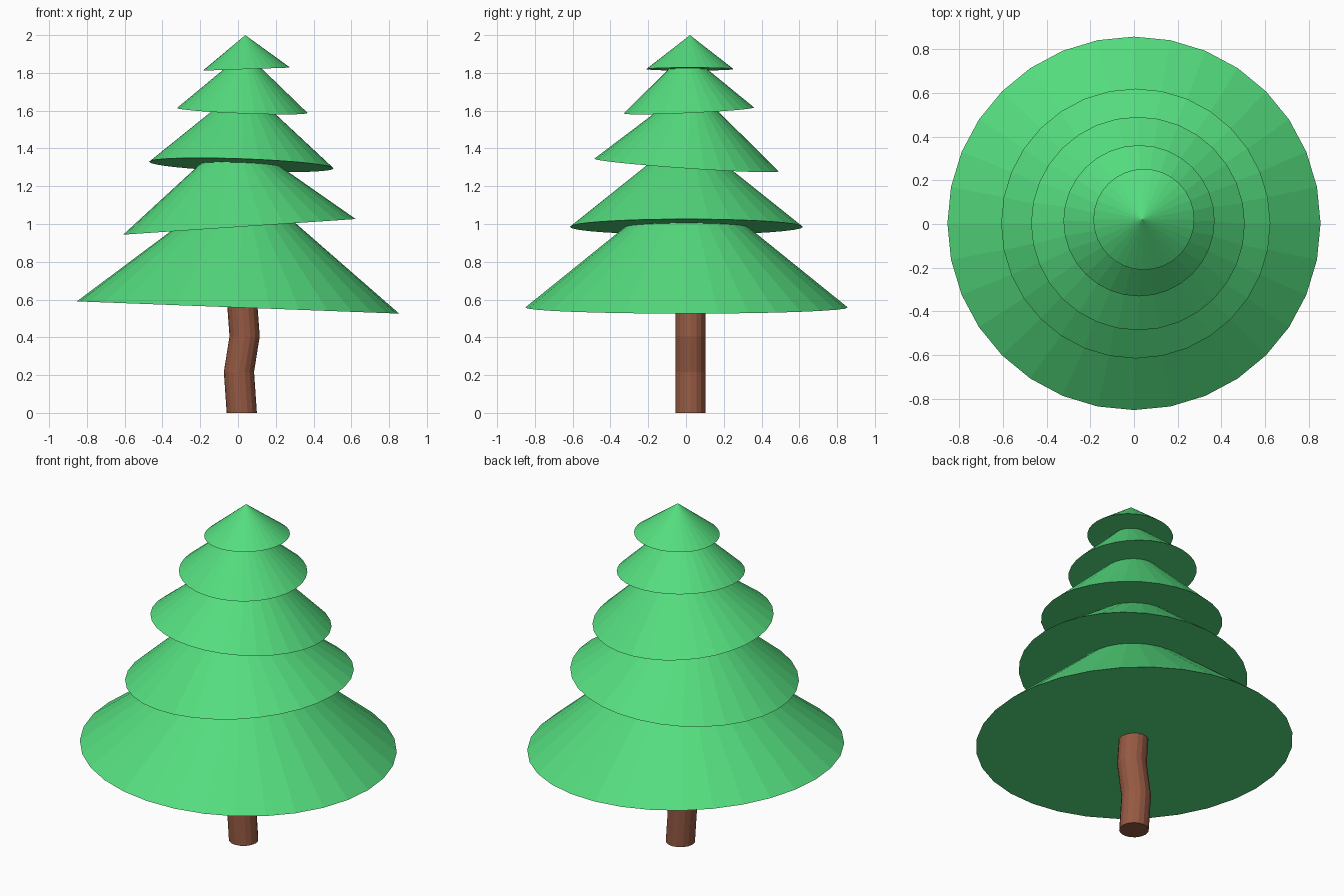
import bpy
import bmesh
import math
from mathutils import Vector, Matrix

if "Cube" in bpy.data.objects:
    bpy.data.objects.remove(bpy.data.objects["Cube"])


def material(name, color):
    mat = bpy.data.materials.new(name)
    mat.diffuse_color = color
    mat.use_nodes = True
    mat.node_tree.nodes["Principled BSDF"].inputs["Base Color"].default_value = mat.diffuse_color
    return mat


def add_object(name, bm, mat):
    bmesh.ops.recalc_face_normals(bm, faces=bm.faces)
    mesh = bpy.data.meshes.new(name)
    bm.to_mesh(mesh)
    bm.free()
    mesh.materials.append(mat)
    obj = bpy.data.objects.new(name, mesh)
    bpy.context.collection.objects.link(obj)
    return obj


def branch_tier(name, center, radius, height, slope_x, slope_y, mat):
    """Closed cone whose base plane rises by slope_x / slope_y."""
    normal = Vector((-slope_x, -slope_y, 1)).normalized()
    tilt = Vector((0, 0, 1)).rotation_difference(normal).to_matrix().to_4x4()
    bm = bmesh.new()
    bmesh.ops.create_cone(
        bm, cap_ends=True, segments=32, radius1=radius, radius2=0, depth=height,
        matrix=Matrix.Translation(center) @ tilt @ Matrix.Translation((0, 0, height / 2)))
    bmesh.ops.remove_doubles(bm, verts=bm.verts, dist=1e-5)
    return add_object(name, bm, mat)


def trunk(name, path, y, radius, sides, mat):
    """Bent trunk: a ring at each (x, z) path point, bridged and capped."""
    bm = bmesh.new()
    rings = []
    for x, z in path:
        rings.append([bm.verts.new((x + radius * math.cos(a), y + radius * math.sin(a), z))
                      for a in (2 * math.pi * i / sides for i in range(sides))])
    for low, high in zip(rings, rings[1:]):
        for i in range(sides):
            j = (i + 1) % sides
            bm.faces.new((low[i], low[j], high[j], high[i]))
    bm.faces.new(rings[0][::-1])
    bm.faces.new(rings[-1])
    return add_object(name, bm, mat)


green = material("needles", (0.09, 0.72, 0.21, 1))
brown = material("bark", (0.30, 0.10, 0.055, 1))

# Trunk with a slight crook
trunk("trunk", [(0.02, 0), (0.005, 0.217), (0.035, 0.405), (0.02, 0.61)],
      0.024, 0.08, 16, brown)

# Branch tiers, bottom to top: centre, radius, height, base slopes
tiers = [
    ((0.0, 0.003, 0.558), 0.854, 0.69, -0.038, 0.0),
    ((0.008, 0.002, 0.985), 0.617, 0.495, 0.067, 0.0),
    ((0.018, 0.002, 1.312), 0.489, 0.425, -0.036, -0.069),
    ((0.023, 0.015, 1.601), 0.346, 0.31, -0.039, 0.046),
    ((0.045, 0.021, 1.82), 0.231, 0.18, 0.035, 0.0),
]
for i, (center, radius, height, sx, sy) in enumerate(tiers, 1):
    branch_tier(f"branch_tier_{i}", center, radius, height, sx, sy, green)
